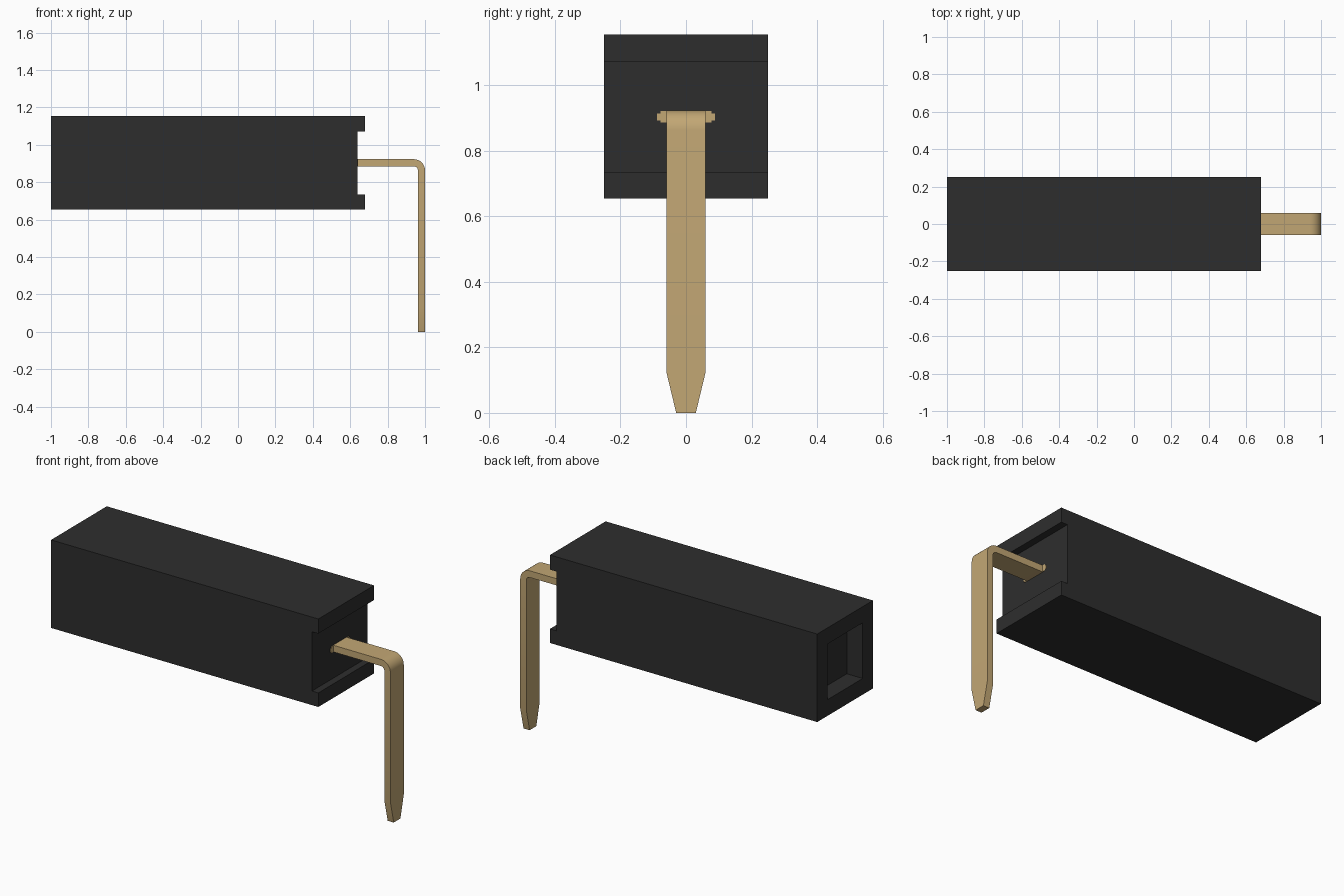
import bpy, bmesh, math
from mathutils import Vector

cube = bpy.data.objects.get("Cube")
if cube:
    bpy.data.objects.remove(cube, do_unlink=True)


def make_material(name, rgb, metallic=0.0):
    m = bpy.data.materials.new(name)
    m.use_nodes = True
    m.diffuse_color = (*rgb, 1)
    m.node_tree.nodes["Principled BSDF"].inputs["Base Color"].default_value = (*rgb, 1)
    return m


black = make_material("black plastic", (0.027, 0.027, 0.027))
gold = make_material("gold metal", (0.54, 0.385, 0.175))


def finish(name, bm, material):
    bmesh.ops.recalc_face_normals(bm, faces=bm.faces)
    mesh = bpy.data.meshes.new(name)
    bm.to_mesh(mesh)
    bm.free()
    mesh.materials.append(material)
    ob = bpy.data.objects.new(name, mesh)
    bpy.context.collection.objects.link(ob)
    return ob


# Housing: side profile with a notch in the right end, extruded across y
bm = bmesh.new()
profile = [(-1, 0.655), (0.68, 0.655), (0.68, 0.735), (0.64, 0.735),
           (0.64, 1.072), (0.68, 1.072), (0.68, 1.155), (-1, 1.155)]
face = bm.faces.new([bm.verts.new((x, -0.25, z)) for x, z in profile])
ext = bmesh.ops.extrude_face_region(bm, geom=[face])
bmesh.ops.translate(bm, vec=(0, 0.5, 0),
                    verts=[g for g in ext["geom"] if isinstance(g, bmesh.types.BMVert)])
bmesh.ops.recalc_face_normals(bm, faces=bm.faces)
# Square socket sunk into the left end
end = [f for f in bm.faces if f.calc_center_median().x < -0.99]
bmesh.ops.inset_individual(bm, faces=end, thickness=0.13)
bmesh.ops.inset_individual(bm, faces=end, thickness=0.0, depth=-0.1)
finish("housing", bm, black)

# Bent pin: stations of (outer point, inner point, half width) along the path
T, R = 0.038, 0.06
top, right = 0.923, 1.0
cx, cz = right - R, top - R
stations = [((0.6, top), (0.6, top - T), 0.06)]
for i in range(9):
    a = math.radians(90 - i * 90 / 8)
    c, s = math.cos(a), math.sin(a)
    stations.append(((cx + R * c, cz + R * s),
                     (cx + (R - T) * c, cz + (R - T) * s), 0.06))
for z, w in ((0.125, 0.06), (0.0, 0.03)):
    stations.append(((right, z), (right - T, z), w))

bm = bmesh.new()
rings = []
for (ox, oz), (ix, iz), w in stations:
    rings.append([bm.verts.new(p) for p in
                  ((ox, -w, oz), (ox, w, oz), (ix, w, iz), (ix, -w, iz))])
for a, b in zip(rings, rings[1:]):
    for k in range(4):
        j = (k + 1) % 4
        bm.faces.new((a[k], a[j], b[j], b[k]))
bm.faces.new(rings[0])
bm.faces.new(rings[-1])
pin = finish("bent_pin", bm, gold)
bpy.ops.object.select_all(action="DESELECT")
pin.select_set(True)
bpy.context.view_layer.objects.active = pin
bpy.ops.object.shade_smooth_by_angle(angle=math.radians(20))

# Stepped retaining barbs where the pin enters the housing
bm = bmesh.new()
for half_y, z0, z1 in ((0.078, 0.886, 0.922), (0.088, 0.893, 0.913)):
    cube_geo = bmesh.ops.create_cube(bm, size=1)["verts"]
    bmesh.ops.scale(bm, vec=(0.025, 2 * half_y, z1 - z0), verts=cube_geo)
    bmesh.ops.translate(bm, vec=Vector((0.63, 0, (z0 + z1) / 2)), verts=cube_geo)
finish("pin_barbs", bm, gold)
